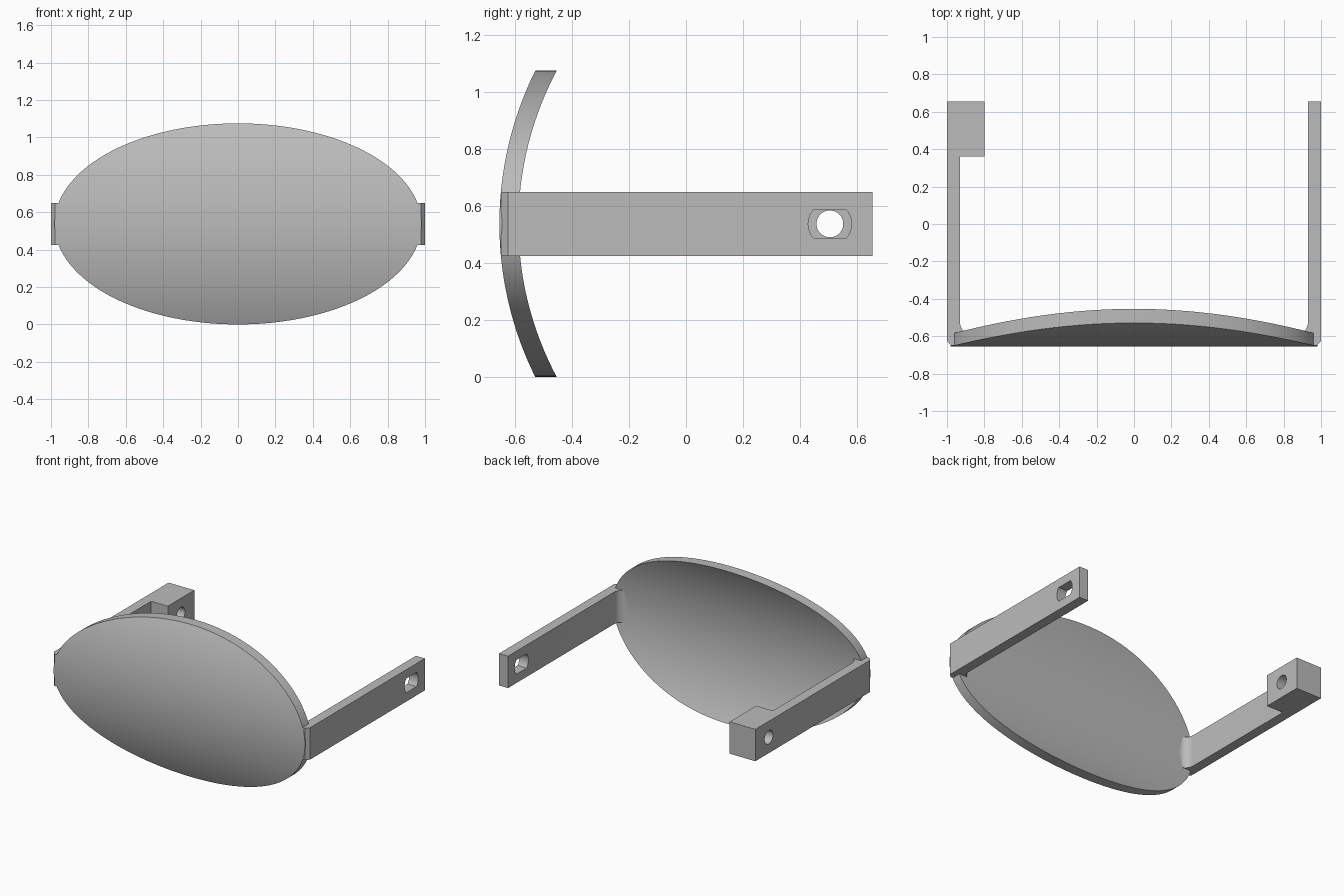
import bpy, bmesh
from math import sin, cos, pi, sqrt

if "Cube" in bpy.data.objects:
    bpy.data.objects.remove(bpy.data.objects["Cube"])

grey = bpy.data.materials.new("plain grey")
grey.use_nodes = True
tone = (0.5, 0.5, 0.5, 1)
grey.diffuse_color = tone
grey.node_tree.nodes["Principled BSDF"].inputs["Base Color"].default_value = tone

MID_Z = 0.5375
HALF_W, HALF_H = 0.981, 0.5375
FRONT, BACK = -0.655, 0.655
ARM_LOW, ARM_HIGH = 0.425, 0.65
HOLE_Y = 0.505


def make_object(name, bm):
    bmesh.ops.remove_doubles(bm, verts=bm.verts, dist=1e-5)
    bmesh.ops.recalc_face_normals(bm, faces=bm.faces)
    mesh = bpy.data.meshes.new(name)
    bm.to_mesh(mesh)
    bm.free()
    mesh.materials.append(grey)
    obj = bpy.data.objects.new(name, mesh)
    bpy.context.collection.objects.link(obj)
    return obj


def activate(obj):
    bpy.ops.object.select_all(action="DESELECT")
    obj.select_set(True)
    bpy.context.view_layer.objects.active = obj


def smooth(obj):
    activate(obj)
    bpy.ops.object.shade_smooth_by_angle(angle=pi / 6)


def prism(name, start, vector):
    """Extrude a closed outline of 3D points along a vector."""
    bm = bmesh.new()
    face = bm.faces.new([bm.verts.new(p) for p in start])
    out = bmesh.ops.extrude_face_region(bm, geom=[face], use_keep_orig=True)
    moved = [g for g in out["geom"] if isinstance(g, bmesh.types.BMVert)]
    bmesh.ops.translate(bm, verts=moved, vec=vector)
    return make_object(name, bm)


def cut_hole(obj, radius, limit, side):
    """Cut a round hole, flattened above and below at the limit."""
    ring = []
    for i in range(64):
        t = 2 * pi * (i + 0.5) / 64
        h = max(-limit, min(limit, radius * sin(t)))
        ring.append((side * 0.7, HOLE_Y + radius * cos(t), MID_Z + h))
    cutter = prism("hole_cutter", ring, (side * 0.5, 0, 0))
    cutter.hide_render = True
    activate(obj)
    mod = obj.modifiers.new("hole", "BOOLEAN")
    mod.operation = "DIFFERENCE"
    mod.solver = "EXACT"
    mod.object = cutter
    bpy.ops.object.modifier_apply(modifier=mod.name)
    bpy.data.objects.remove(cutter)


# Oval shield, bent about the x axis
def shield():
    bm = bmesh.new()
    rows = []
    steps = 80
    r_out, r_in = 1.21, 1.143
    axis_y = FRONT + r_out
    for i in range(steps + 1):
        t = pi * (i / steps - 0.5)
        w, h = HALF_W * cos(t), HALF_H * sin(t)
        rows.append([bm.verts.new((x, axis_y - sqrt(r * r - h * h), MID_Z + h))
                     for x, r in ((-w, r_out), (w, r_out), (w, r_in), (-w, r_in))])
    for low, high in zip(rows, rows[1:]):
        for k in range(4):
            n = (k + 1) % 4
            bm.faces.new((low[k], low[n], high[n], high[k]))
    return make_object("oval_shield", bm)


smooth(shield())


# Side arms with a chamfered outer corner and a filleted inner corner
def arm(name, side, block):
    outline = [(1, BACK), (1, -0.625), (0.978, -0.649), (0.87, -0.649)]
    fillet = 0.06
    for i in range(9):
        t = pi / 2 * (1 - i / 8)
        outline.append((0.87 + fillet * cos(t), -0.528 - fillet * sin(t)))
    if block:
        outline += [(0.93, 0.36), (0.8, 0.36), (0.8, BACK)]
    else:
        outline.append((0.93, BACK))
    points = [(side * x, y, ARM_LOW) for x, y in outline]
    return prism(name, points, (0, 0, ARM_HIGH - ARM_LOW))


left_arm = arm("left_arm", 1, False)
cut_hole(left_arm, 0.076, 0.05, 1)
smooth(left_arm)

right_arm = arm("right_arm_with_block", -1, True)
cut_hole(right_arm, 0.047, 1, -1)
smooth(right_arm)
